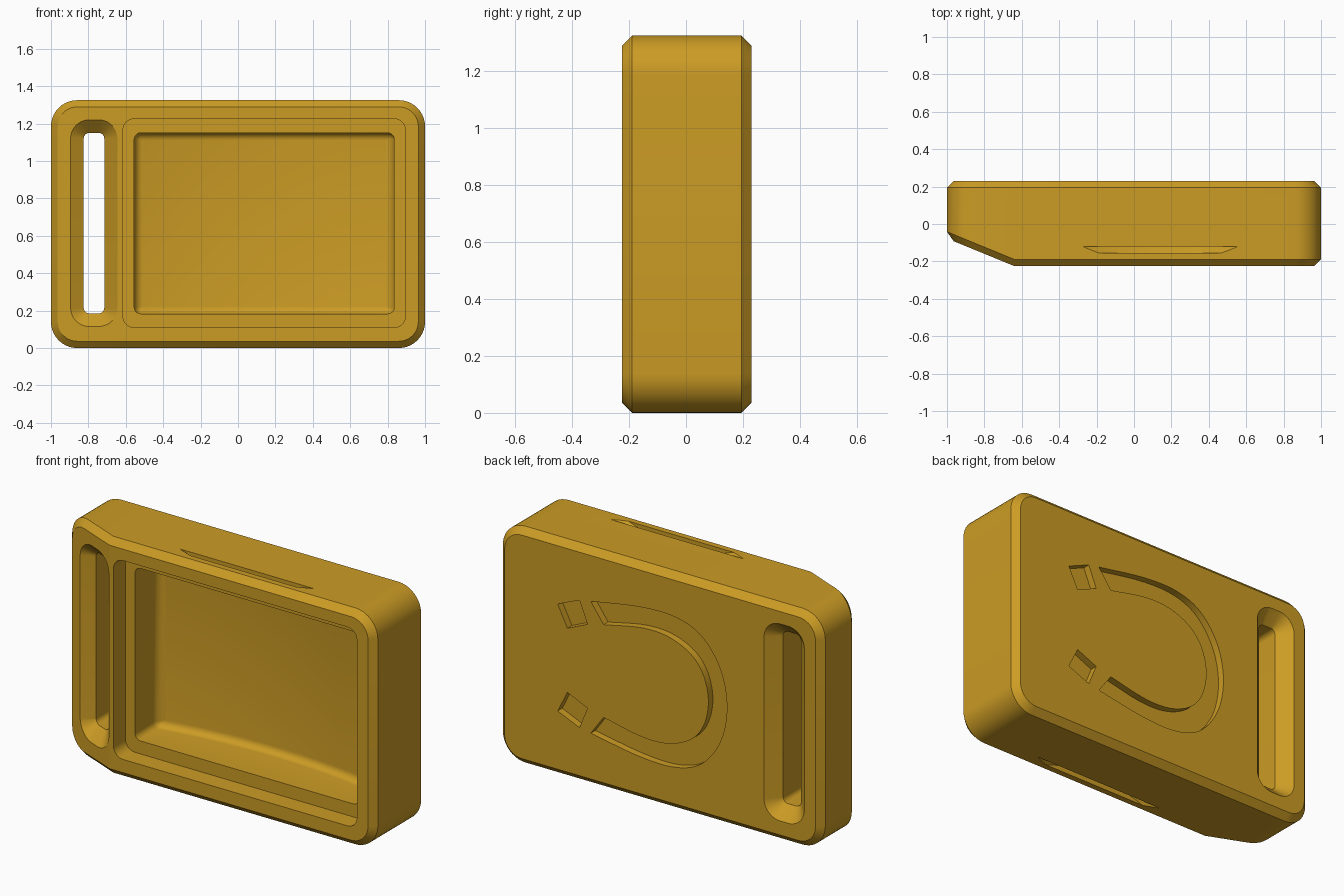
import bpy, bmesh, math
from mathutils import Vector

if "Cube" in bpy.data.objects:
    bpy.data.objects.remove(bpy.data.objects["Cube"])

H = 1.325            # overall height
MID = H / 2
BACK = 0.23
CH = 0.036           # edge chamfer

gold = bpy.data.materials.new("golden_yellow")
gold.diffuse_color = (0.60, 0.33, 0.018, 1)
gold.use_nodes = True
gold.node_tree.nodes["Principled BSDF"].inputs["Base Color"].default_value = gold.diffuse_color


def front(x):
    """Front surface depth: flat, then sloping back at the strap end."""
    return -0.225 + max(0.0, -0.64 - x) * 0.41


def ring(x0, x1, z0, z1, r, xs=(), seg=10):
    """Rounded rectangle, upper half left to right, then the lower half mirrored."""
    up = []
    for i in range(seg + 1):
        a = math.pi / 2 * i / seg
        up.append((x0 + r - r * math.cos(a), z1 - r + r * math.sin(a)))
    up += [(x, z1) for x in xs]
    for i in range(seg + 1):
        a = math.pi / 2 * i / seg
        up.append((x1 - r + r * math.sin(a), z1 - r + r * math.cos(a)))
    return up + [(x, z0 + z1 - z) for x, z in reversed(up)]


def finish(bm, name):
    bmesh.ops.recalc_face_normals(bm, faces=bm.faces)
    me = bpy.data.meshes.new(name)
    bm.to_mesh(me)
    bm.free()
    me.materials.append(gold)
    ob = bpy.data.objects.new(name, me)
    bpy.context.collection.objects.link(ob)
    return ob


def loft(name, sections):
    """Skin (outline, depth function) sections and cap the ends with strips."""
    bm = bmesh.new()
    loops = [[bm.verts.new((x, f(x), z)) for x, z in pts] for pts, f in sections]
    n = len(loops[0])
    for a, b in zip(loops, loops[1:]):
        for i in range(n):
            j = (i + 1) % n
            bm.faces.new((a[i], a[j], b[j], b[i]))
    for lp in (loops[0], loops[-1]):
        for i in range(n // 2 - 1):
            bm.faces.new((lp[i], lp[i + 1], lp[n - 2 - i], lp[n - 1 - i]))
    return finish(bm, name)


def prism(name, pts, y0, y1):
    bm = bmesh.new()
    a = [bm.verts.new((x, y0, z)) for x, z in pts]
    b = [bm.verts.new((x, y1, z)) for x, z in pts]
    bm.faces.new(a)
    bm.faces.new(b[::-1])
    for i in range(len(pts)):
        j = (i + 1) % len(pts)
        bm.faces.new((a[i], a[j], b[j], b[i]))
    return finish(bm, name)


def spline(pts, steps=8):
    """Catmull-Rom curve through the points."""
    p = [Vector(q) for q in pts]
    p = [2 * p[0] - p[1]] + p + [2 * p[-1] - p[-2]]
    out = []
    for a, b, c, d in zip(p, p[1:], p[2:], p[3:]):
        for k in range(steps):
            t = k / steps
            out.append(0.5 * (2 * b + (c - a) * t + (2 * a - 5 * b + 4 * c - d) * t * t
                              + (3 * b - a - 3 * c + d) * t ** 3))
    return [tuple(v) for v in out + [p[-2]]]


# Case body: rounded block, chamfered front and back, sloped strap end
def outline(inset):
    return ring(-1 + inset, 1 - inset, inset, H - inset, 0.14 - inset, (-0.64,))


case = loft("case_body", [
    (outline(CH), front),
    (outline(0), lambda x: front(x) + CH),
    (outline(0), lambda x: BACK - CH),
    (outline(CH), lambda x: BACK)])

cutters = []

# Front recess: shallow step
cutters.append(loft("step_cutter", [
    (ring(-0.615, 0.895, 0.11, 1.225, 0.06), lambda x: -0.4),
    (ring(-0.615, 0.895, 0.11, 1.225, 0.06), lambda x: -0.12)]))

# Front recess: deep pocket with a gently bowed floor and filleted rim
FR = 0.04
floor_xs = [-0.46 + 0.05 * i for i in range(25)]


def pocket_ring(i):
    return ring(-0.555 + i, 0.835 - i, 0.183 + i, 1.15 - i, max(0.035 - i, 0.006), floor_xs, 5)


def floor_at(lift):
    return lambda x: 0.15 - 0.07 * ((x - 0.14) / 0.695) ** 2 - lift


sections = [(pocket_ring(0), lambda x: -0.4)]
for k in range(7):
    a = math.pi / 2 * k / 6
    sections.append((pocket_ring(FR * (1 - math.cos(a))), floor_at(FR * (1 - math.sin(a)))))
cutters.append(loft("pocket_cutter", sections))


# Strap slot: through hole with a chamfer on both openings
def slot(o):
    return ring(-0.825 - o, -0.715 + o, 0.185 - o, 1.15 + o, 0.03 + o)


D = 0.07


def slope(x):
    return -0.225 + (-0.64 - x) * 0.41


cutters.append(loft("slot_cutter", [
    (slot(D + 0.05), lambda x: slope(x) - 0.05),
    (slot(0), lambda x: slope(x) + D),
    (slot(0), lambda x: BACK - D),
    (slot(D + 0.05), lambda x: BACK + 0.05)]))

# Curved finger notches on the top and bottom edges
for z, label in ((H + 0.86, "top"), (-0.86, "bottom")):
    bm = bmesh.new()
    loops = []
    for r, y in ((0.92, -0.155), (0.955, -0.12)):
        loops.append([bm.verts.new((0.14 + r * math.cos(math.tau * i / 160), y,
                                    z + r * math.sin(math.tau * i / 160))) for i in range(160)])
    bm.faces.new(loops[0])
    bm.faces.new(loops[1][::-1])
    for i in range(160):
        j = (i + 1) % 160
        bm.faces.new((loops[0][i], loops[0][j], loops[1][j], loops[1][i]))
    cutters.append(finish(bm, label + "_notch_cutter"))

# Engraved horseshoe magnet on the back: bow and two separate tips
outer = [(0.43, 0.37), (0.12, 0.42), (-0.10, 0.42), (-0.26, 0.355), (-0.375, 0.2), (-0.415, 0)]
inner = [(0.35, 0.26), (0.12, 0.305), (-0.05, 0.30), (-0.19, 0.24), (-0.27, 0.14), (-0.30, 0)]


def both(pts):
    return pts + [(x, -z) for x, z in reversed(pts[:-1])]


bow = spline(both(outer)) + spline(both(inner))[::-1]
cutters.append(prism("bow_cutter", [(x, MID + z) for x, z in bow], BACK - 0.04, 0.4))
tip = [(0.635, 0.30), (0.50, 0.357), (0.45, 0.235), (0.575, 0.18)]
for s in (1, -1):
    cutters.append(prism("tip_cutter", [(x, MID + s * z) for x, z in tip], BACK - 0.04, 0.4))

# Cut everything out of the case
bpy.context.view_layer.objects.active = case
case.select_set(True)
for c in cutters:
    m = case.modifiers.new("cut", 'BOOLEAN')
    m.operation = 'DIFFERENCE'
    m.solver = 'EXACT'
    m.object = c
    bpy.ops.object.modifier_apply(modifier=m.name)
    bpy.data.objects.remove(c)
bpy.ops.object.shade_smooth_by_angle(angle=math.radians(20))
